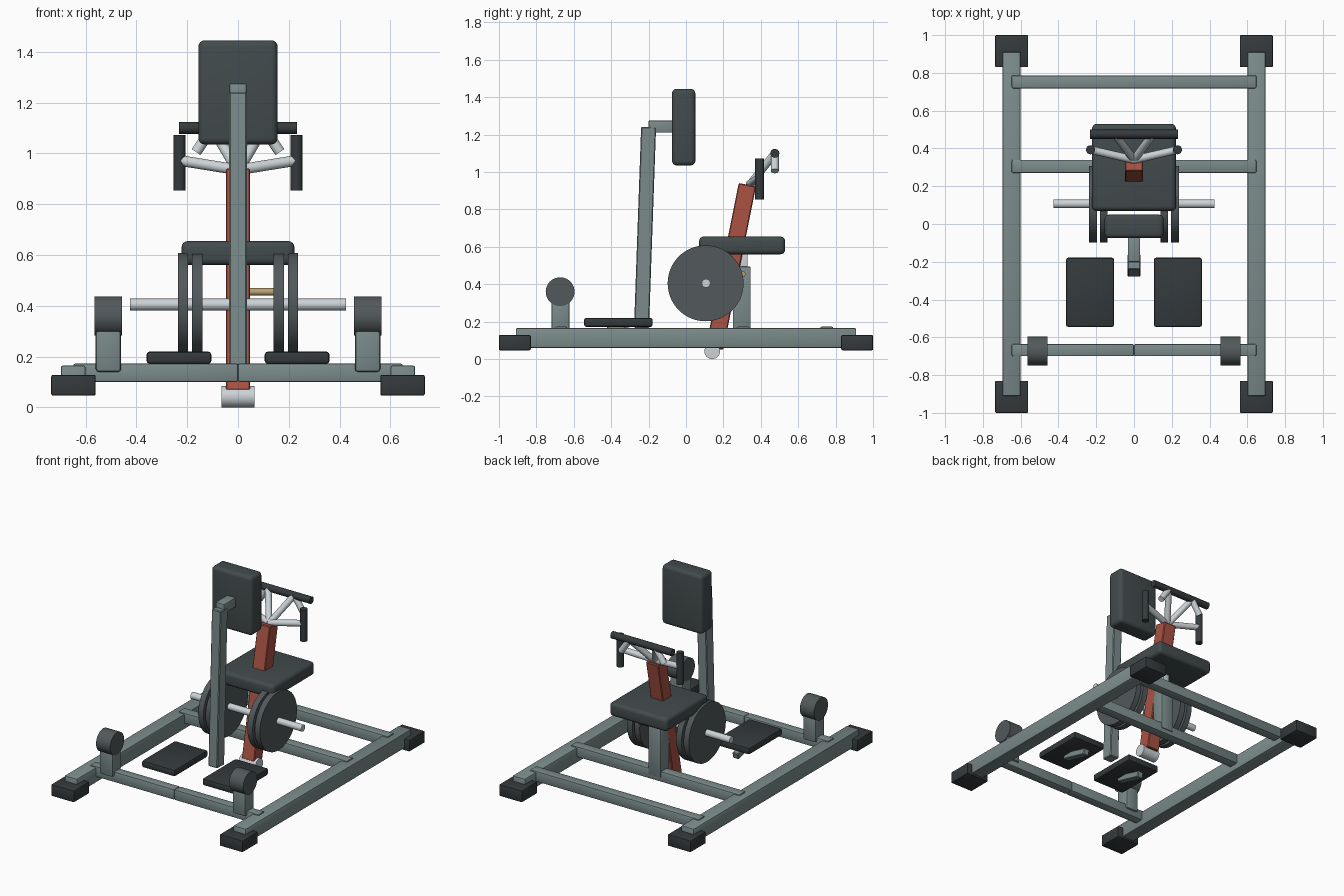
import bpy, bmesh, math
from mathutils import Vector

if "Cube" in bpy.data.objects:
    bpy.data.objects.remove(bpy.data.objects["Cube"])


def material(name, r, g, b):
    m = bpy.data.materials.new(name)
    m.diffuse_color = (r, g, b, 1)
    m.use_nodes = True
    m.node_tree.nodes["Principled BSDF"].inputs["Base Color"].default_value = m.diffuse_color
    return m


FRAME = material("frame_grey", 0.20, 0.26, 0.26)
PAD = material("pad_dark", 0.055, 0.07, 0.072)
RUBBER = material("rubber_black", 0.035, 0.042, 0.045)
IRON = material("iron_grey", 0.085, 0.1, 0.105)
STEEL = material("bright_steel", 0.6, 0.65, 0.67)
RED = material("lever_red", 0.40, 0.085, 0.055)
BRASS = material("pin_brass", 0.50, 0.36, 0.16)


def finish(name, bm, mat):
    me = bpy.data.meshes.new(name)
    bm.to_mesh(me)
    bm.free()
    ob = bpy.data.objects.new(name, me)
    bpy.context.collection.objects.link(ob)
    me.materials.append(mat)
    bpy.ops.object.select_all(action='DESELECT')
    ob.select_set(True)
    bpy.context.view_layer.objects.active = ob
    bpy.ops.object.shade_smooth_by_angle(angle=math.radians(32))
    return ob


def box(name, x, y, z, mat, bevel=0.008, seg=2):
    """Bevelled box from (min, max) ranges."""
    bm = bmesh.new()
    bmesh.ops.create_cube(bm, size=1)
    lo, hi = Vector((x[0], y[0], z[0])), Vector((x[1], y[1], z[1]))
    bmesh.ops.scale(bm, vec=hi - lo, verts=bm.verts)
    bmesh.ops.translate(bm, vec=(lo + hi) / 2, verts=bm.verts)
    if bevel:
        bmesh.ops.bevel(bm, geom=bm.edges[:], offset=bevel, segments=seg,
                        profile=0.5, affect='EDGES')
    return finish(name, bm, mat)


def place_between(ob, a, b):
    a, b = Vector(a), Vector(b)
    ob.location = (a + b) / 2
    ob.rotation_mode = 'QUATERNION'
    ob.rotation_quaternion = Vector((0, 0, 1)).rotation_difference(b - a)
    return ob


def beam(name, a, b, w, d, mat, bevel=0.005):
    """Rectangular tube running from a to b."""
    h = (Vector(b) - Vector(a)).length / 2
    ob = box(name, (-w / 2, w / 2), (-d / 2, d / 2), (-h, h), mat, bevel, 1)
    return place_between(ob, a, b)


def rod(name, a, b, r, mat, sides=32):
    """Round bar running from a to b."""
    bm = bmesh.new()
    bmesh.ops.create_cone(bm, cap_ends=True, segments=sides, radius1=r, radius2=r,
                          depth=(Vector(b) - Vector(a)).length)
    return place_between(finish(name, bm, mat), a, b)


def span(s, a, b):
    return tuple(sorted((s * a, s * b)))


# Parts that repeat on both sides
for s, side in ((-1, "left"), (1, "right")):
    # Base rail, its feet and the front half bar
    box(f"side_rail_{side}", span(s, 0.60, 0.697), (-0.91, 0.91), (0.06, 0.165), FRAME)
    for t, end in ((-1, "front"), (1, "back")):
        box(f"{end}_foot_{side}", span(s, 0.56, 0.735), span(t, 0.83, 1.0),
            (0.047, 0.128), RUBBER, 0.006)
    box(f"front_bar_{side}", span(s, 0.0, 0.648), (-0.70, -0.635), (0.10, 0.173), FRAME)

    # Ankle roller on its post
    box(f"roller_post_{side}", span(s, 0.46, 0.56), (-0.72, -0.622), (0.14, 0.35), FRAME, 0.012)
    rod(f"roller_{side}", (s * 0.457, -0.673, 0.36), (s * 0.565, -0.673, 0.36), 0.077, IRON, 40)

    # Foot plate with slanted strut below
    box(f"foot_plate_{side}", span(s, 0.105, 0.36), (-0.545, -0.178), (0.172, 0.22), RUBBER, 0.012)
    beam(f"foot_plate_strut_{side}", (s * 0.232, -0.42, 0.175), (s * 0.232, -0.21, 0.12),
         0.045, 0.045, FRAME)

    # Weight plates
    for n, (a, b) in {"inner": (0.14, 0.181), "outer": (0.197, 0.237)}.items():
        rod(f"{n}_weight_plate_{side}", (s * a, 0.105, 0.405), (s * b, 0.105, 0.405),
            0.203, IRON, 64)

    # Grip and handle tubes
    rod(f"grip_{side}", (s * 0.23, 0.393, 0.853), (s * 0.23, 0.393, 1.073), 0.024, RUBBER)
    rod(f"grip_tube_{side}", (0, 0.34, 0.935), (s * 0.23, 0.393, 0.972), 0.021, STEEL)
    rod(f"handle_tube_{side}", (0, 0.34, 0.93), (s * 0.10, 0.475, 1.10), 0.021, STEEL)
    rod(f"handle_brace_{side}", (s * 0.10, 0.475, 1.10), (s * 0.165, 0.475, 1.005), 0.021, STEEL)

# Cross bars
box("middle_bar", (-0.648, 0.648), (0.27, 0.34), (0.10, 0.173), FRAME)
box("back_bar", (-0.648, 0.648), (0.718, 0.787), (0.10, 0.173), FRAME)

# Chest pad with upright and arm
beam("upright", (0, -0.238, 0.165), (0, -0.20, 1.24), 0.07, 0.08, FRAME)
box("pad_arm", (-0.033, 0.033), (-0.20, -0.06), (1.21, 1.275), FRAME, 0.005)
box("chest_pad", (-0.156, 0.156), (-0.075, 0.05), (1.035, 1.445), PAD, 0.025, 4)

# Seat, its column, sliding post and locking pin
box("seat", (-0.222, 0.222), (0.07, 0.53), (0.56, 0.655), PAD, 0.025, 4)
box("seat_column", (-0.048, 0.048), (0.25, 0.346), (0.13, 0.495), FRAME)
box("seat_post", (-0.025, 0.025), (0.285, 0.33), (0.45, 0.575), STEEL, 0.004)
rod("locking_pin", (0.03, 0.303, 0.455), (0.145, 0.303, 0.455), 0.015, BRASS)

# Swinging lever, pivot and weight bar
beam("lever", (0, 0.153, 0.058), (0, 0.328, 0.932), 0.096, 0.094, RED)
rod("pivot", (-0.065, 0.14, 0.042), (0.065, 0.14, 0.042), 0.042, STEEL)
rod("weight_bar", (-0.425, 0.107, 0.405), (0.425, 0.107, 0.405), 0.023, STEEL)

# Top handle bar
rod("handle_bar", (-0.232, 0.475, 1.10), (0.232, 0.475, 1.10), 0.024, RUBBER)
